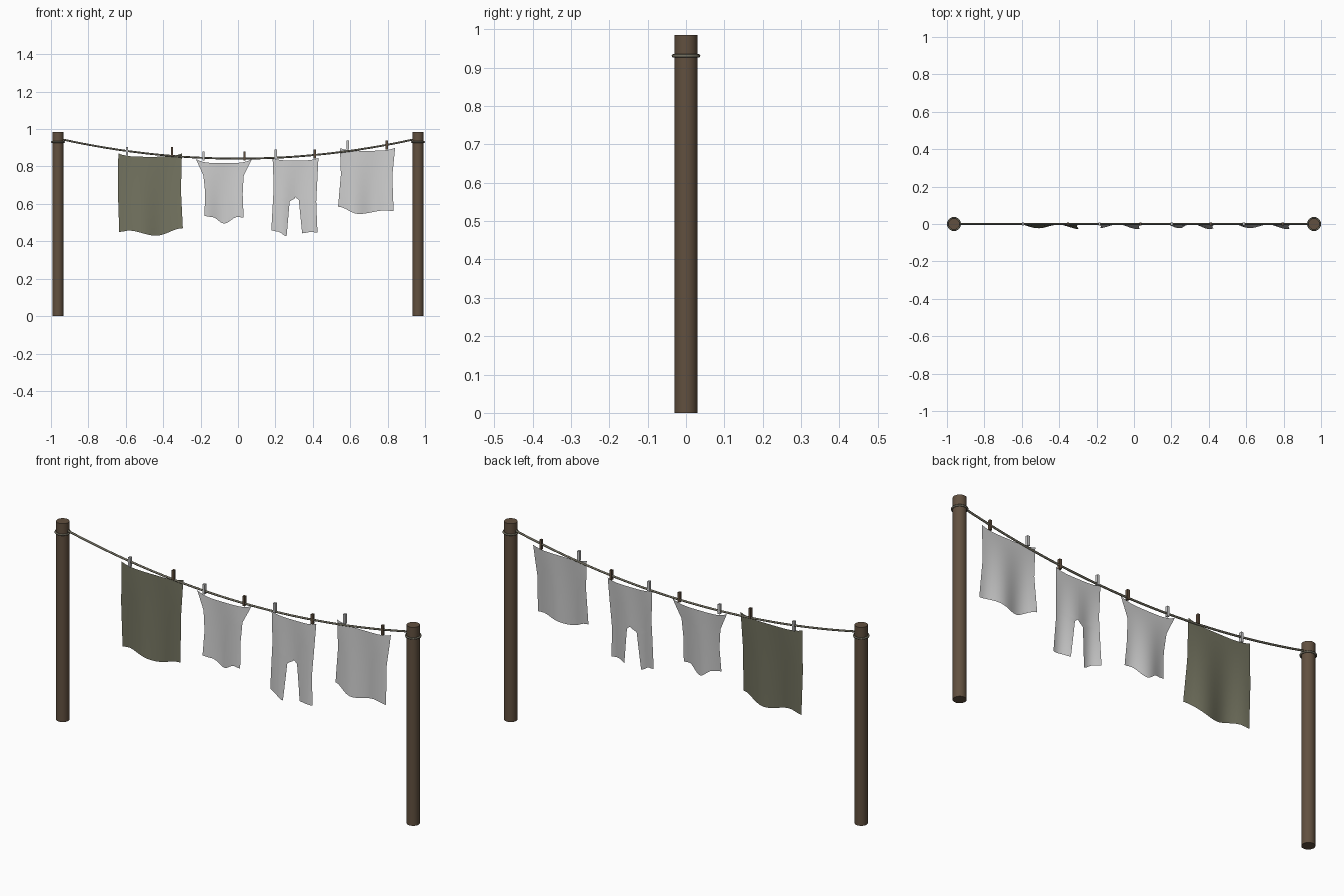
import bpy, bmesh, math

if "Cube" in bpy.data.objects:
    bpy.data.objects.remove(bpy.data.objects["Cube"])

def mat(name, c):
    m = bpy.data.materials.new(name)
    m.diffuse_color = (*c, 1)
    m.use_nodes = True
    m.node_tree.nodes["Principled BSDF"].inputs["Base Color"].default_value = m.diffuse_color
    return m

WOOD = mat("wood", (0.12, 0.08, 0.05))
ROPE = mat("rope", (0.16, 0.15, 0.11))
OLIVE = mat("olive_cloth", (0.17, 0.17, 0.115))

def lerp(pts, t, smooth=False):
    for (a, va), (b, vb) in zip(pts, pts[1:]):
        if t <= b + 1e-9:
            k = (t - a) / (b - a)
            if smooth:
                k = (1 - math.cos(math.pi * k)) / 2
            return va + (vb - va) * k
    return pts[-1][1]

# Posts and the rope loops tied round them
for side, s in (("left", -1), ("right", 1)):
    bpy.ops.mesh.primitive_cylinder_add(vertices=24, radius=0.03, depth=0.985,
                                        location=(s * 0.9625, 0, 0.4925))
    o = bpy.context.object
    o.name = side + "_post"
    o.data.materials.append(WOOD)
    bpy.ops.object.shade_smooth_by_angle()
    bpy.ops.mesh.primitive_torus_add(major_radius=0.033, minor_radius=0.0045,
                                     major_segments=28, minor_segments=8,
                                     location=(s * 0.9625, 0, 0.931))
    o = bpy.context.object
    o.name = side + "_rope_loop"
    o.data.materials.append(ROPE)
    bpy.ops.object.shade_smooth_by_angle(angle=math.pi)

# Sagging line
cu = bpy.data.curves.new("line", 'CURVE')
cu.dimensions = '3D'
cu.bevel_depth = 0.005
cu.bevel_resolution = 2
cu.use_fill_caps = True
sp = cu.splines.new('POLY')
sp.points.add(32)
for i, p in enumerate(sp.points):
    x = -0.936 + 1.872 * i / 32
    p.co = (x, 0, 0.842 + 0.102 * (x / 0.936) ** 2, 1)
line = bpy.data.objects.new("line", cu)
bpy.context.collection.objects.link(line)
cu.materials.append(ROPE)

# Cloth: panels are (left edge, right edge, bottom hem), hem over absolute x
def cloth(name, panels, top, sag, span, phase, material=None, n=16, rows=24):
    bm = bmesh.new()
    x0, x1 = span
    for left, right, hem in panels:
        grid = []
        for j in range(rows + 1):
            t = j / rows
            a, b = lerp(left, t), lerp(right, t)
            row = []
            for i in range(n + 1):
                u = i / n
                x = a + (b - a) * u
                xt = left[0][1] + (right[0][1] - left[0][1]) * u
                v = (xt - x0) / (x1 - x0)
                zt = top - sag * (1 - (2 * v - 1) ** 4)
                z = zt + (lerp(hem, u, True) - zt) * t
                w = (x - x0) / (x1 - x0)
                y = t * (-0.009 - 0.008 * w + 0.011 * math.sin(9.5 * w + phase))
                row.append(bm.verts.new((x, y, z)))
            grid.append(row)
        for r, q in zip(grid, grid[1:]):
            for i in range(n):
                bm.faces.new((r[i], q[i], q[i + 1], r[i + 1]))
    bmesh.ops.remove_doubles(bm, verts=bm.verts, dist=0.0003)
    for f in bm.faces:
        f.smooth = True
    me = bpy.data.meshes.new(name)
    bm.to_mesh(me)
    bm.free()
    o = bpy.data.objects.new(name, me)
    bpy.context.collection.objects.link(o)
    if material:
        me.materials.append(material)

# Towel
cloth("towel", [([(0, -0.64), (0.5, -0.642), (1, -0.635)],
                 [(0, -0.30), (0.5, -0.305), (1, -0.295)],
                 [(0, 0.45), (0.15, 0.457), (0.58, 0.43), (1, 0.47)])],
      0.87, 0.018, (-0.64, -0.30), 1.2, OLIVE)

# Shirt with flared sleeves
cloth("shirt", [([(0, -0.225), (0.29, -0.185), (0.6, -0.175), (1, -0.18)],
                 [(0, 0.075), (0.29, 0.03), (0.6, 0.025), (1, 0.03)],
                 [(0, 0.535), (0.2, 0.53), (0.5, 0.495), (0.85, 0.53), (1, 0.527)])],
      0.84, 0.022, (-0.225, 0.075), 3.4)

# Trousers: two halves joined at the crotch
cloth("trousers",
      [([(0, 0.185), (0.4, 0.191), (1, 0.178)],
        [(0, 0.307), (0.5, 0.305), (0.542, 0.276), (1, 0.26)],
        [(0, 0.458), (0.4, 0.452), (1, 0.428)]),
       ([(0, 0.307), (0.5, 0.305), (0.542, 0.325), (1, 0.343)],
        [(0, 0.43), (0.6, 0.418), (1, 0.425)],
        [(0, 0.443), (0.5, 0.449), (1, 0.448)])],
      0.846, 0.014, (0.185, 0.43), 2.6, n=10)

# Pillowcase
cloth("pillowcase", [([(0, 0.545), (0.45, 0.55), (1, 0.535)],
                      [(0, 0.84), (0.45, 0.825), (1, 0.832)],
                      [(0, 0.585), (0.37, 0.546), (0.85, 0.565), (1, 0.562)])],
      0.90, 0.016, (0.54, 0.84), 2.2)

# Pegs, two per item: plain on the left, wooden on the right
for item, xa, xb, z in (("towel", -0.593, -0.353, 0.905), ("shirt", -0.185, 0.035, 0.88),
                        ("trousers", 0.202, 0.41, 0.89), ("pillowcase", 0.587, 0.795, 0.938)):
    for side, x in (("left", xa), ("right", xb)):
        bpy.ops.mesh.primitive_cube_add(size=1, location=(x, 0, z - 0.024))
        o = bpy.context.object
        o.name = f"{item}_{side}_peg"
        o.scale = (0.012, 0.014, 0.048)
        if side == "right":
            o.data.materials.append(WOOD)
